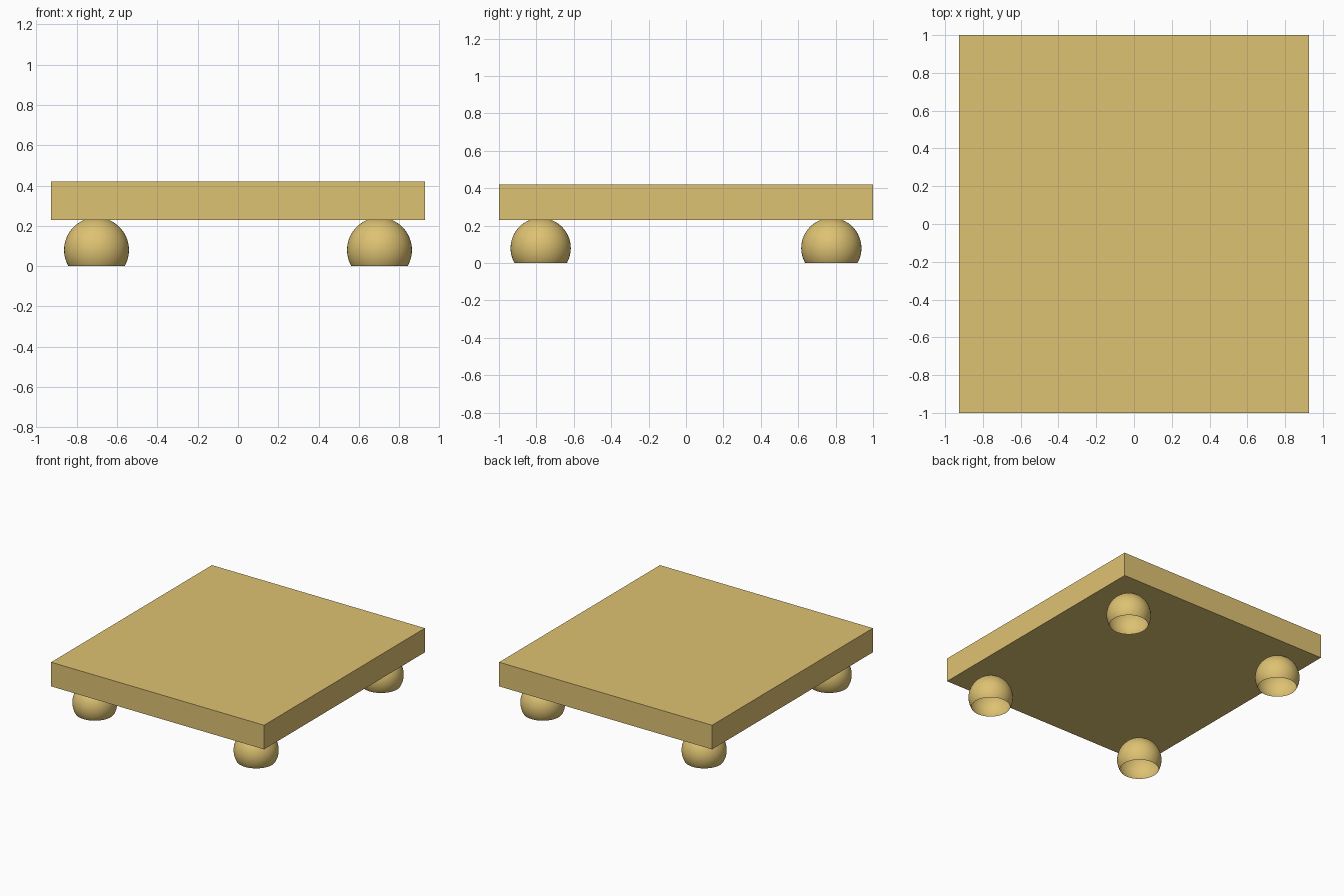
import bpy
import bmesh
from mathutils import Matrix, Vector

cube = bpy.data.objects.get("Cube")
if cube:
    bpy.data.objects.remove(cube, do_unlink=True)

# Single pale wood colour
wood = bpy.data.materials.new("pale_wood")
wood.use_nodes = True
colour = (0.73, 0.54, 0.17, 1)
wood.diffuse_color = colour
wood.node_tree.nodes["Principled BSDF"].inputs["Base Color"].default_value = colour

SLAB_BOTTOM, SLAB_TOP = 0.23, 0.42
FOOT_RADIUS, FOOT_HEIGHT = 0.161, 0.08


def add_object(name, bm, location):
    mesh = bpy.data.meshes.new(name)
    bm.to_mesh(mesh)
    bm.free()
    mesh.materials.append(wood)
    obj = bpy.data.objects.new(name, mesh)
    obj.location = location
    bpy.context.collection.objects.link(obj)
    return obj


# Flat rectangular slab
bm = bmesh.new()
bmesh.ops.create_cube(bm, size=1, matrix=Matrix.Diagonal((1.854, 2, SLAB_TOP - SLAB_BOTTOM, 1)))
add_object("slab", bm, (0, 0, (SLAB_BOTTOM + SLAB_TOP) / 2))


# Hollow ball foot, cut open at the floor
def add_foot(name, x, y):
    bm = bmesh.new()
    bmesh.ops.create_uvsphere(bm, u_segments=48, v_segments=32, radius=FOOT_RADIUS)
    bmesh.ops.bisect_plane(
        bm, geom=bm.verts[:] + bm.edges[:] + bm.faces[:],
        plane_co=Vector((0, 0, -FOOT_HEIGHT)), plane_no=Vector((0, 0, 1)), clear_inner=True)
    for face in bm.faces:
        face.smooth = True
    add_object(name, bm, (x, y, FOOT_HEIGHT))


for side, sx in (("left", 1), ("right", -1)):
    for end, sy in (("front", -1), ("back", 1)):
        add_foot(f"{end}_{side}_foot", sx * 0.702, sy * 0.777)
